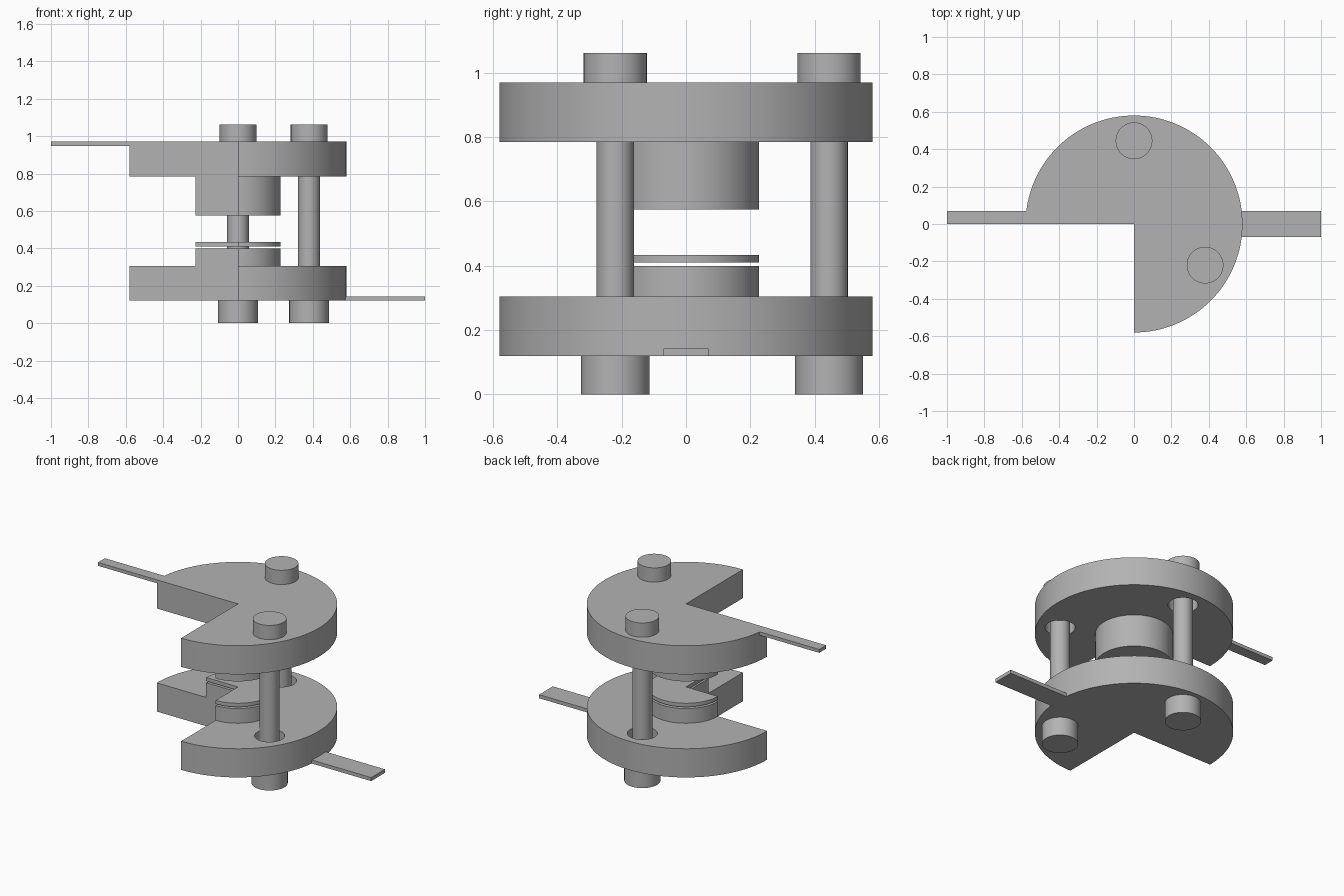
import bpy
import bmesh
from math import pi, cos, sin, radians

cube = bpy.data.objects.get("Cube")
if cube:
    bpy.data.objects.remove(cube, do_unlink=True)

metal = bpy.data.materials.new("plain grey")
metal.use_nodes = True
GREY = (0.45, 0.45, 0.45, 1)
metal.diffuse_color = GREY
metal.node_tree.nodes["Principled BSDF"].inputs["Base Color"].default_value = GREY

BOLTS = {"back": (0, 0.445), "front": (0.38, -0.22)}


def arc(radius, start, end, steps):
    return [(radius * cos(start + (end - start) * i / steps),
             radius * sin(start + (end - start) * i / steps)) for i in range(steps + 1)]


def extrude(name, outline, z0, z1):
    """Extrude a flat outline from z0 up to z1."""
    bm = bmesh.new()
    face = bm.faces.new([bm.verts.new((x, y, z0)) for x, y in outline])
    moved = bmesh.ops.extrude_face_region(bm, geom=[face])["geom"]
    bmesh.ops.translate(bm, vec=(0, 0, z1 - z0),
                        verts=[v for v in moved if isinstance(v, bmesh.types.BMVert)])
    bmesh.ops.recalc_face_normals(bm, faces=bm.faces)
    mesh = bpy.data.meshes.new(name)
    bm.to_mesh(mesh)
    bm.free()
    mesh.materials.append(metal)
    obj = bpy.data.objects.new(name, mesh)
    bpy.context.collection.objects.link(obj)
    return obj


def smooth(obj):
    bpy.ops.object.select_all(action="DESELECT")
    obj.select_set(True)
    bpy.context.view_layer.objects.active = obj
    bpy.ops.object.shade_smooth_by_angle(angle=radians(30))


def cutaway_disc(name, radius, z0, z1):
    """Three-quarter disc with the front right quadrant removed."""
    return extrude(name, [(0, 0)] + arc(radius, -pi / 2, pi, 96), z0, z1)


def cylinder(name, centre, radius, z0, z1):
    ring = arc(radius, 0, 2 * pi, 64)[:-1]
    return extrude(name, [(centre[0] + x, centre[1] + y) for x, y in ring], z0, z1)


def bar(name, x0, x1, y0, y1, z0, z1):
    return extrude(name, [(x0, y0), (x1, y0), (x1, y1), (x0, y1)], z0, z1)


# Flange plates with clearance holes
for level, z0, z1 in (("lower", 0.12, 0.305), ("upper", 0.785, 0.97)):
    plate = cutaway_disc(level + "_plate", 0.58, z0, z1)
    for side, centre in BOLTS.items():
        cutter = cylinder(f"{level}_{side}_hole_cutter", centre, 0.088, z0 - 0.05, z1 + 0.05)
        cutter.hide_render = True
        cut = plate.modifiers.new("bolt hole", "BOOLEAN")
        cut.operation = "DIFFERENCE"
        cut.solver = "EXACT"
        cut.object = cutter
        bpy.context.view_layer.objects.active = plate
        bpy.ops.object.modifier_apply(modifier=cut.name)
        bpy.data.objects.remove(cutter, do_unlink=True)
    smooth(plate)

# Central bosses and the thin wafer between them
smooth(cutaway_disc("lower_boss", 0.227, 0.305, 0.4))
smooth(cutaway_disc("wafer", 0.227, 0.411, 0.434))
smooth(cutaway_disc("upper_boss", 0.227, 0.575, 0.785))

# Bolts: shank, head below, nut above
for side, centre in BOLTS.items():
    smooth(cylinder(side + "_bolt_shank", centre, 0.058, 0.12, 0.97))
    smooth(cylinder(side + "_bolt_head", centre, 0.106, 0, 0.12))
    smooth(cylinder(side + "_bolt_nut", centre, 0.098, 0.97, 1.062))

# Contact tabs
bar("upper_tab", -1, -0.574, 0, 0.07, 0.948, 0.97)
bar("lower_tab", 0.574, 1, -0.07, 0.07, 0.12, 0.143)
